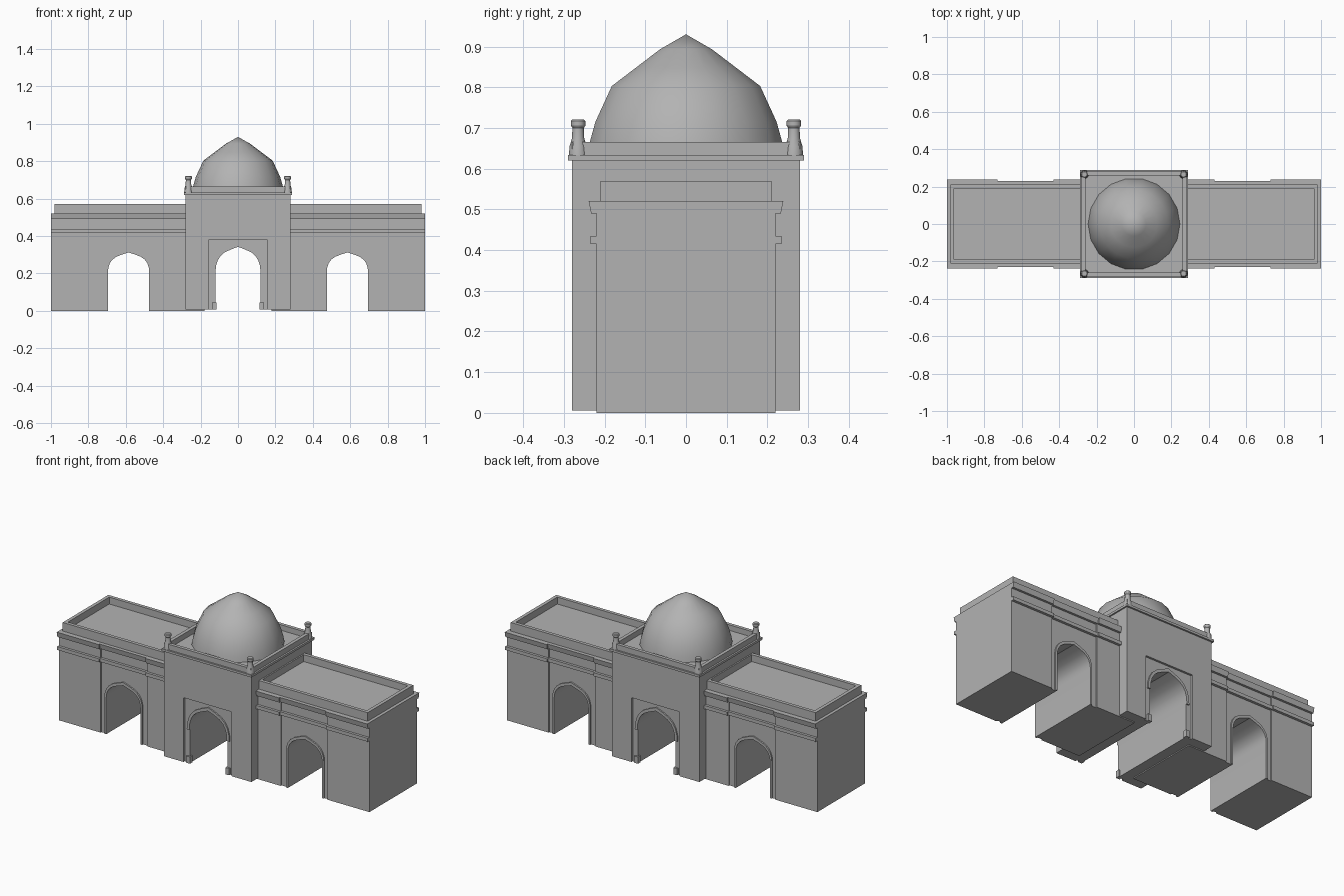
import bpy, bmesh, math
from mathutils import Vector

cube = bpy.data.objects.get("Cube")
if cube:
    bpy.data.objects.remove(cube, do_unlink=True)

STONE = (0.45, 0.45, 0.45, 1)
stone = bpy.data.materials.new("grey_stone")
stone.use_nodes = True
stone.diffuse_color = STONE
stone.node_tree.nodes["Principled BSDF"].inputs["Base Color"].default_value = STONE


def finish(name, bm):
    """Turn a bmesh into a shaded stone object."""
    bmesh.ops.recalc_face_normals(bm, faces=bm.faces)
    mesh = bpy.data.meshes.new(name)
    bm.to_mesh(mesh)
    bm.free()
    mesh.materials.append(stone)
    ob = bpy.data.objects.new(name, mesh)
    bpy.context.collection.objects.link(ob)
    bpy.ops.object.select_all(action='DESELECT')
    ob.select_set(True)
    bpy.context.view_layer.objects.active = ob
    bpy.ops.object.shade_smooth_by_angle(angle=math.radians(32))
    return ob


def prism(name, outline, axis, a, b):
    """Extrude an outline along x (outline is y,z) or y (outline is x,z)."""
    bm = bmesh.new()
    if axis == 'x':
        verts = [bm.verts.new((a, u, v)) for u, v in outline]
        step = Vector((b - a, 0, 0))
    else:
        verts = [bm.verts.new((u, a, v)) for u, v in outline]
        step = Vector((0, b - a, 0))
    face = bm.faces.new(verts)
    new = bmesh.ops.extrude_face_region(bm, geom=[face], use_keep_orig=True)
    moved = [g for g in new["geom"] if isinstance(g, bmesh.types.BMVert)]
    bmesh.ops.translate(bm, verts=moved, vec=step)
    return finish(name, bm)


def box(name, x0, x1, y0, y1, z0, z1):
    return prism(name, [(x0, z0), (x1, z0), (x1, z1), (x0, z1)], 'y', y0, y1)


def lathe(name, profile, sides, x=0, y=0):
    bm = bmesh.new()
    verts = [bm.verts.new((x + r, y, z)) for r, z in profile]
    edges = [bm.edges.new(p) for p in zip(verts, verts[1:])]
    bmesh.ops.spin(bm, geom=verts + edges, cent=(x, y, 0), axis=(0, 0, 1),
                   angle=math.tau, steps=sides)
    bmesh.ops.remove_doubles(bm, verts=bm.verts, dist=0.0005)
    return finish(name, bm)


def arch(cx, half, spring, apex, base):
    """Pointed arch from left foot over the apex to right foot."""
    curve = [(1, 0), (.98, .22), (.91, .44), (.78, .63), (.6, .77), (.32, .89)]
    rise = apex - spring
    left = [(cx - half * u, spring + rise * v) for u, v in curve]
    right = [(cx + half * u, spring + rise * v) for u, v in reversed(curve)]
    return [(cx - half, base)] + left + [(cx, apex)] + right + [(cx + half, base)]


def arched_wall(name, x0, x1, y0, y1, base, top, opening):
    prism(name, [(x0, base)] + opening + [(x1, base), (x1, top), (x0, top)], 'y', y0, y1)


def rim(name, x0, x1, y0, y1, z0, z1, t):
    """Open parapet: square ring with thickness t."""
    bm = bmesh.new()

    def ring(d, z):
        return [bm.verts.new(p) for p in ((x0 + d, y0 + d, z), (x1 - d, y0 + d, z),
                                          (x1 - d, y1 - d, z), (x0 + d, y1 - d, z))]
    loops = [ring(0, z0), ring(0, z1), ring(t, z1), ring(t, z0)]
    for a, b in zip(loops, loops[1:] + loops[:1]):
        for i in range(4):
            j = (i + 1) % 4
            bm.faces.new((a[i], a[j], b[j], b[i]))
    finish(name, bm)


def wing_section(inset, base):
    """Cross-section with string course and sloping cornice."""
    half = [(.22, base), (.22, .415), (.235, .415), (.235, .435), (.22, .435),
            (.22, .49), (.233, .49), (.239, .52)]
    half = [(y - inset, z) for y, z in half]
    if base > .4:
        half = half[2:]
    return half + [(-y, z) for y, z in reversed(half)]


# Side wings, each with two piers and an arched middle bay
for side, s in (("left", 1), ("right", -1)):
    prism(side + "_inner_pier", wing_section(0, 0), 'x', s * .18, s * .43)
    prism(side + "_outer_pier", wing_section(0, 0), 'x', s * .73, s * 1.0)
    cx = s * .585
    opening = arch(cx, .11, .21, .312, 0)
    lo, hi = sorted((s * .43, s * .73))
    arched_wall(side + "_arched_bay", lo, hi, -.212, .212, 0, .415, opening)
    prism(side + "_bay_entablature", wing_section(.008, .415), 'x', lo, hi)
    trim = arch(cx, .122, .21, .33, 0) + opening[::-1]
    for place, f in (("front", -1), ("back", 1)):
        prism(f"{side}_{place}_arch_trim", trim, 'y', f * .21, f * .22)
    lo, hi = sorted((s * .27, s * .982))
    rim(side + "_wing_parapet", lo, hi, -.21, .21, .52, .57, .02)
    box(side + "_wing_roof", lo + .01, hi - .01, -.2, .2, .515, .53)

# Central gatehouse with recessed arch panels on both faces
opening = arch(0, .12, .21, .342, .006)
arched_wall("gatehouse_body", -.282, .282, -.268, .268, .006, .62, opening)
panel = [(-.155, .006), (-.155, .38), (.155, .38), (.155, .006)]
trim = arch(0, .137, .2, .362, .2)[1:-1] + arch(0, .12, .21, .342, .2)[::-1]
for place, f in (("front", -1), ("back", 1)):
    arched_wall(f"{place}_panel_surround", -.282, .282, *sorted((f * .268, f * .28)),
                .006, .62, panel)
    prism(f"{place}_gate_arch_trim", trim, 'y', f * .264, f * .276)
    for side, s in (("left", 1), ("right", -1)):
        box(f"{place}_{side}_gate_plinth", s * .114, s * .138, f * .255, f * .279, .006, .045)

# Gatehouse cornice, roof and parapet
box("gatehouse_cornice", -.29, .29, -.29, .29, .62, .633)
rim("gatehouse_parapet", -.28, .28, -.28, .28, .63, .665, .02)

# Pointed dome
lathe("dome", [(.246, .63), (.24, .665), (.226, .715), (.185, .803),
               (.125, .848), (.065, .893), (0, .93)], 18)

# Corner finials
for x in (-.265, .265):
    for y in (-.265, .265):
        lathe("corner_finial", [(.023, .63), (.021, .655), (.015, .675), (.014, .7),
                                (.018, .706), (.018, .717), (.014, .721), (0, .721)], 12, x, y)
